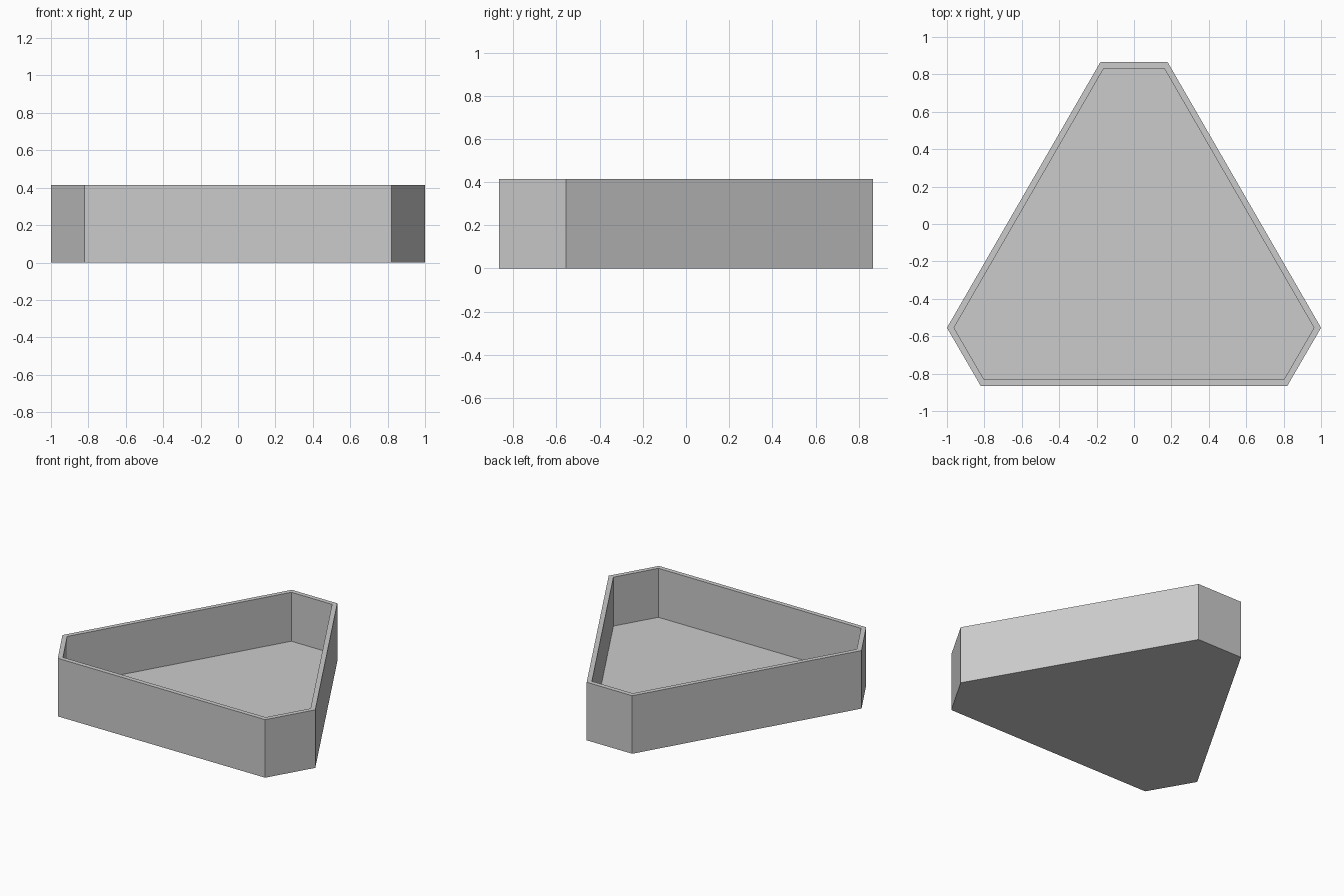
import bpy, bmesh

HEIGHT, WALL, FLOOR = 0.415, 0.0325, 0.065

cube = bpy.data.objects.get("Cube")
if cube:
    bpy.data.objects.remove(cube)

# Plain grey material
grey = bpy.data.materials.new("light_grey")
grey.use_nodes = True
colour = (0.6, 0.6, 0.6, 1)
grey.diffuse_color = colour
grey.node_tree.nodes["Principled BSDF"].inputs["Base Color"].default_value = colour

# Triangle outline with cut corners, mirrored across x
right = [(0.82, -0.865), (1.0, -0.555), (0.18, 0.865)]
outline = right + [(-x, y) for x, y in reversed(right)]

# Solid prism
bm = bmesh.new()
low = [bm.verts.new((x, y, 0)) for x, y in outline]
high = [bm.verts.new((x, y, HEIGHT)) for x, y in outline]
bm.faces.new(low[::-1])
top = bm.faces.new(high)
for i in range(len(low)):
    j = (i + 1) % len(low)
    bm.faces.new((low[i], low[j], high[j], high[i]))
bm.normal_update()

# Hollow it out: inset the rim, then sink the floor
bmesh.ops.inset_region(bm, faces=[top], thickness=WALL, use_even_offset=True)
floor = bmesh.ops.extrude_discrete_faces(bm, faces=[top])["faces"][0]
for v in floor.verts:
    v.co.z = FLOOR
bmesh.ops.recalc_face_normals(bm, faces=bm.faces)

mesh = bpy.data.meshes.new("open_tray")
bm.to_mesh(mesh)
bm.free()
mesh.materials.append(grey)
bpy.context.collection.objects.link(bpy.data.objects.new("open_tray", mesh))
